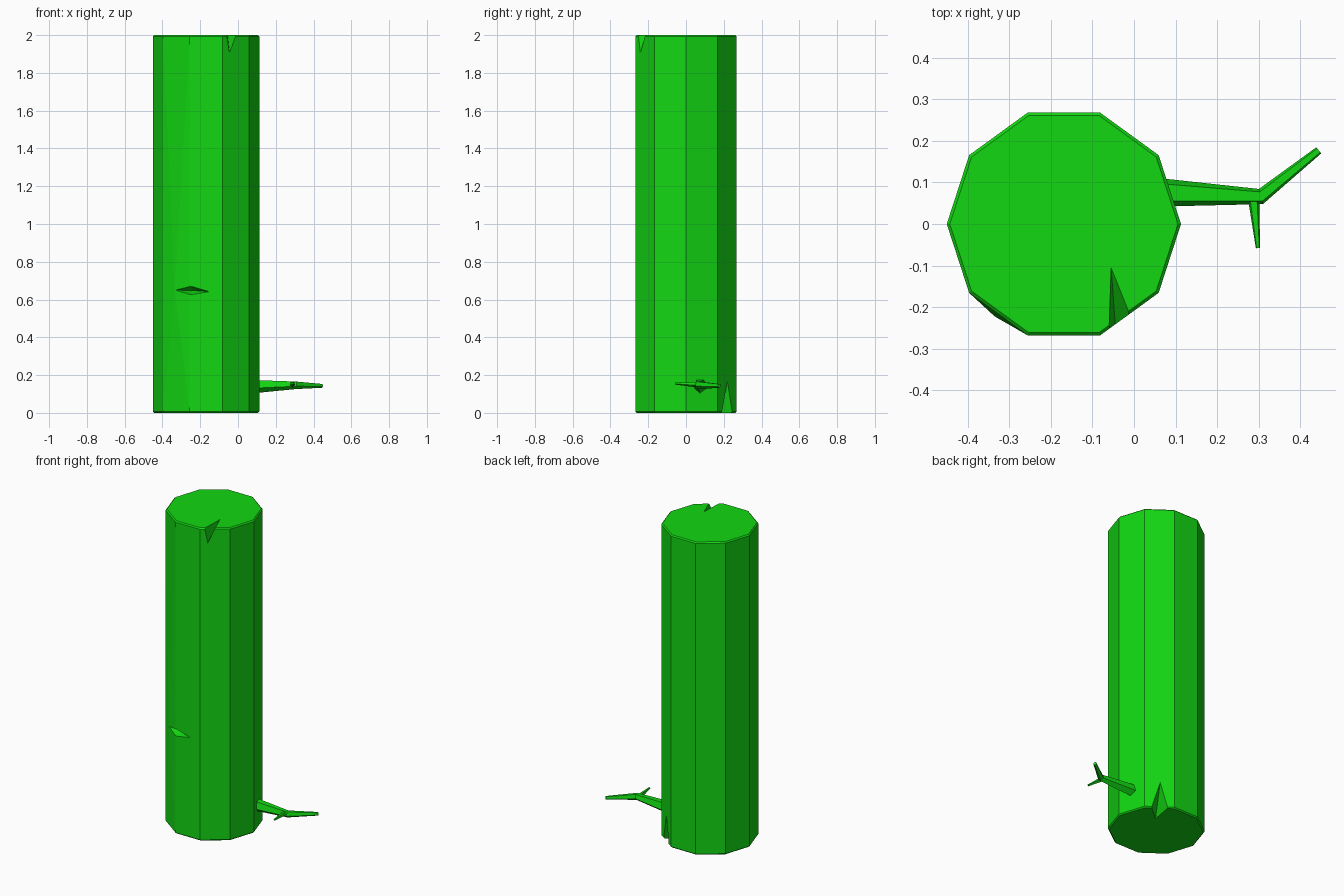
import bpy, bmesh, math
from mathutils import Vector

cube = bpy.data.objects.get("Cube")
if cube:
    bpy.data.objects.remove(cube, do_unlink=True)

green = bpy.data.materials.new("leaf green")
green.use_nodes = True
COLOUR = (0.006, 0.68, 0.006, 1)
green.diffuse_color = COLOUR
green.node_tree.nodes["Principled BSDF"].inputs["Base Color"].default_value = COLOUR


def finish(bm, name):
    """Turn a bmesh into a flat-shaded green object."""
    bmesh.ops.recalc_face_normals(bm, faces=bm.faces)
    mesh = bpy.data.meshes.new(name)
    bm.to_mesh(mesh)
    bm.free()
    mesh.materials.append(green)
    ob = bpy.data.objects.new(name, mesh)
    bpy.context.collection.objects.link(ob)
    return ob


def hull(name, points):
    bm = bmesh.new()
    for p in points:
        bm.verts.new(p)
    bmesh.ops.convex_hull(bm, input=bm.verts)
    return finish(bm, name)


def wedge(name, inner, tip, a, b):
    """Notch cutter: valley from inner to tip, opening past rim points a and b."""
    inner, tip, a, b = map(Vector, (inner, tip, a, b))
    spread = [p + 0.3 * ((p - inner) + (p - tip)) for p in (a, b)]
    return hull(name, [inner, tip] + spread)


def tube(name, stations, sides=5):
    """Tapered limb through (centre, radius) stations, flat side up."""
    bm = bmesh.new()
    pts = [Vector(c) for c, r in stations]
    rings = []
    for i, (c, r) in enumerate(stations):
        before, after = pts[max(i - 1, 0)], pts[min(i + 1, len(pts) - 1)]
        side = (after - before).cross(Vector((0, 0, 1))).normalized()
        ring = []
        for k in range(sides):
            t = math.pi / 2 + math.pi / sides + math.tau * k / sides
            ring.append(bm.verts.new(pts[i] + r * (0.9 * math.cos(t) * side + Vector((0, 0, math.sin(t))))))
        rings.append(ring)
    for lo, hi in zip(rings, rings[1:]):
        for k in range(sides):
            n = (k + 1) % sides
            bm.faces.new((lo[k], lo[n], hi[n], hi[k]))
    bm.faces.new(rings[0])
    bm.faces.new(rings[-1])
    return finish(bm, name)


# Ten-sided trunk with narrow bevelled rims
CX, R, H = -0.1685, 0.2815, 2.0
bm = bmesh.new()
base = [bm.verts.new((CX + R * math.cos(math.tau * k / 10), R * math.sin(math.tau * k / 10), 0))
        for k in range(10)]
bottom = bm.faces.new(base)
top = bmesh.ops.extrude_face_region(bm, geom=[bottom], use_keep_orig=True)
bmesh.ops.translate(bm, vec=(0, 0, H), verts=[v for v in top["geom"] if isinstance(v, bmesh.types.BMVert)])
bmesh.ops.recalc_face_normals(bm, faces=bm.faces)
rims = [e for e in bm.edges if abs(e.verts[0].co.z - e.verts[1].co.z) < 0.01]
bmesh.ops.bevel(bm, geom=rims, offset=0.007, segments=1, affect='EDGES', profile=0.5)

# Slight swelling of one front side at the gash
bm.normal_update()
facing = Vector((math.cos(math.radians(234)), math.sin(math.radians(234)), 0))
swollen = max(bm.faces, key=lambda f: f.normal.dot(facing))
poked = bmesh.ops.poke(bm, faces=[swollen])
poked["verts"][0].co = (-0.335, -0.222, 0.65)
trunk = finish(bm, "trunk")

# Notches in the top and bottom rims, and the gash
cutters = [
    wedge("top_notch", (-0.055, -0.105, H), (-0.045, -0.242, 1.905),
          (-0.06, -0.253, H), (-0.01, -0.217, H)),
    wedge("bottom_notch", (-0.075, 0.105, 0), (-0.014, 0.22, 0.17),
          (-0.05, 0.246, 0), (0.027, 0.19, 0)),
    hull("gash_cutter", [(-0.335, -0.225, 0.65), (-0.15, -0.269, 0.642), (-0.25, -0.3, 0.68),
                         (-0.25, -0.3, 0.616), (-0.24, -0.2, 0.648)]),
]
bpy.context.view_layer.objects.active = trunk
for cutter in cutters:
    cutter.hide_render = True
    mod = trunk.modifiers.new(cutter.name, 'BOOLEAN')
    mod.operation = 'DIFFERENCE'
    mod.solver = 'EXACT'
    mod.object = cutter
    bpy.ops.object.modifier_apply(modifier=mod.name)
    bpy.data.objects.remove(cutter, do_unlink=True)

# Bent side branch and its twig
tube("branch", [((0.06, 0.076, 0.142), 0.04), ((0.305, 0.066, 0.148), 0.022),
                ((0.444, 0.177, 0.144), 0.011)])
tube("twig", [((0.287, 0.065, 0.15), 0.016), ((0.298, -0.058, 0.156), 0.006)])
